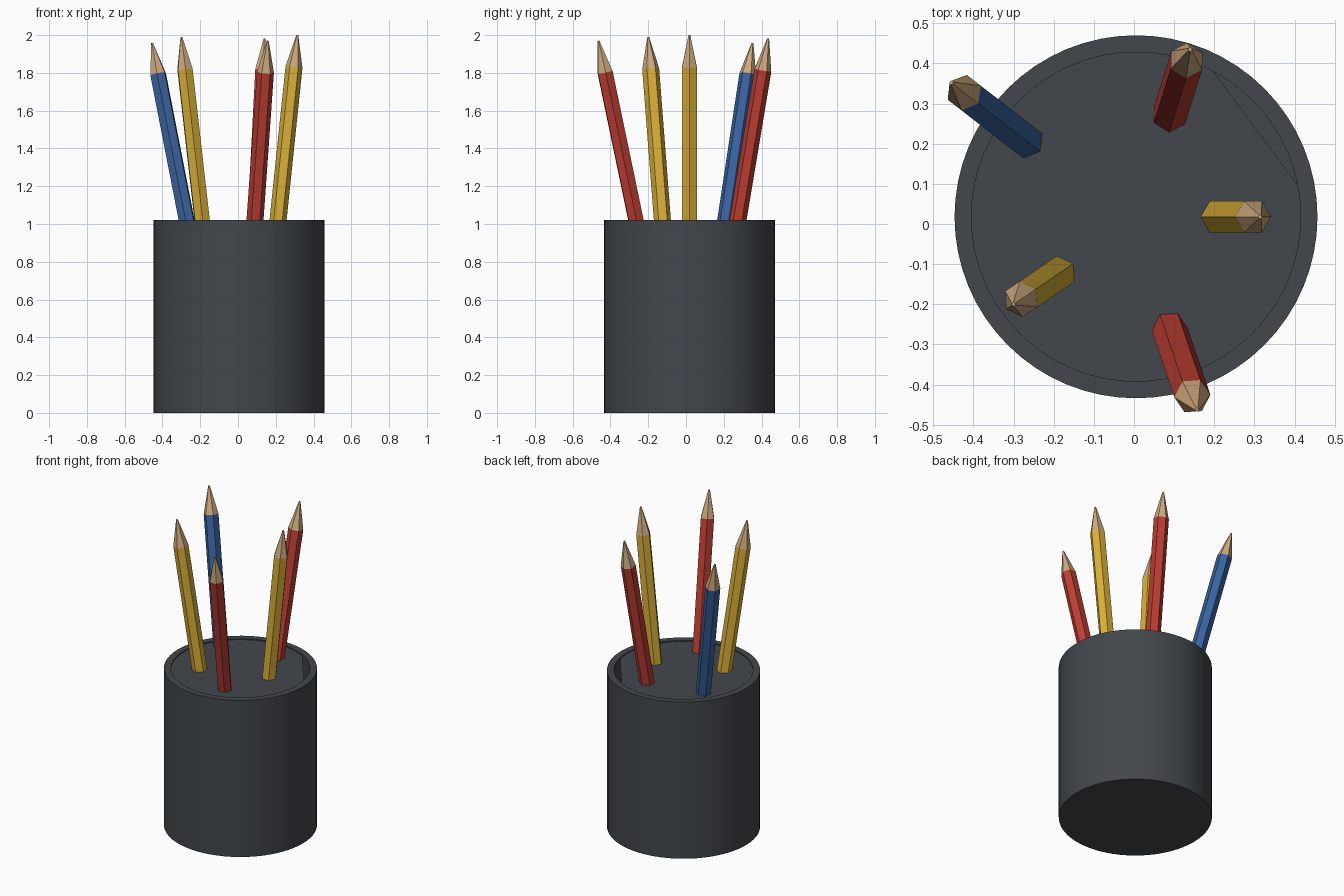
import bpy, bmesh, math
from mathutils import Vector, Matrix

if "Cube" in bpy.data.objects:
    bpy.data.objects.remove(bpy.data.objects["Cube"], do_unlink=True)


def material(name, rgb):
    m = bpy.data.materials.new(name)
    m.use_nodes = True
    m.diffuse_color = (*rgb, 1)
    m.node_tree.nodes["Principled BSDF"].inputs["Base Color"].default_value = (*rgb, 1)
    return m


charcoal = material("charcoal", (0.055, 0.063, 0.073))
yellow = material("yellow paint", (0.70, 0.43, 0.04))
red = material("red paint", (0.50, 0.047, 0.032))
blue = material("blue paint", (0.042, 0.124, 0.35))
wood = material("bare wood", (0.62, 0.40, 0.21))


def make_object(name, bm, *mats):
    bmesh.ops.recalc_face_normals(bm, faces=bm.faces)
    mesh = bpy.data.meshes.new(name)
    bm.to_mesh(mesh)
    bm.free()
    for m in mats:
        mesh.materials.append(m)
    ob = bpy.data.objects.new(name, mesh)
    bpy.context.collection.objects.link(ob)
    return ob


def ring(bm, radius, z, sides):
    turn = 2 * math.pi / sides
    return [bm.verts.new((radius * math.cos(i * turn), radius * math.sin(i * turn), z))
            for i in range(sides)]


def loft(bm, rings):
    """Skin consecutive rings and close both ends."""
    for a, b in zip(rings, rings[1:]):
        for i in range(len(a)):
            j = (i + 1) % len(a)
            bm.faces.new((a[i], a[j], b[j], b[i]))
    bm.faces.new(rings[0])
    bm.faces.new(rings[-1])


CENTRE = Vector((0.005, 0.018, 0))
HEIGHT, OUTER, INNER, SIDES = 1.02, 0.452, 0.41, 64

# Cup: outer wall, rim, inner wall and floor
bm = bmesh.new()
profile = [(OUTER, 0), (OUTER, HEIGHT), (INNER, HEIGHT), (INNER, 0.05)]
loft(bm, [ring(bm, r, z, SIDES) for r, z in profile])
cup = make_object("cup", bm, charcoal)
cup.location = CENTRE
bpy.context.view_layer.objects.active = cup
cup.select_set(True)
bpy.ops.object.shade_smooth_by_angle(angle=math.radians(35))
cup.select_set(False)

# Lid just under the rim, with one edge cut off straight to leave a narrow slot
bm = bmesh.new()
lid = [v for i, v in enumerate(ring(bm, INNER, HEIGHT - 0.006, SIDES)) if not 3 <= i <= 10]
bm.faces.new(lid)
bmesh.ops.delete(bm, geom=[v for v in bm.verts if not v.link_faces], context='VERTS')
make_object("cup_lid", bm, charcoal).location = CENTRE


def pencil(name, paint, mouth, tip, spin=0):
    """Hexagonal pencil whose axis runs through the cup mouth to its tip."""
    mouth, tip = Vector((*mouth, HEIGHT)), Vector(tip)
    axis = (tip - mouth).normalized()
    length = (tip.z - 0.1) / axis.z
    bm = bmesh.new()
    loft(bm, [ring(bm, r, z, 6) for r, z in
              [(0.045, -length), (0.045, -0.17), (0.005, 0)]])
    for f in bm.faces:
        f.material_index = int(f.calc_center_median().z > -0.15)
    ob = make_object(name, bm, paint, wood)
    # Turn one edge of the hexagon toward the lean, then tilt onto the axis
    lean = math.atan2(axis.y, axis.x) + math.radians(spin)
    tilt = Vector((0, 0, 1)).rotation_difference(axis).to_matrix().to_4x4()
    ob.matrix_world = Matrix.Translation(tip) @ tilt @ Matrix.Rotation(lean, 4, 'Z')


pencil("right_yellow_pencil", yellow, (-0.19, -0.125), (-0.30, -0.20, 1.99))
pencil("left_yellow_pencil", yellow, (0.212, 0.018), (0.314, 0.018, 2.0))
pencil("blue_pencil", blue, (-0.272, 0.21), (-0.455, 0.352, 1.958))
pencil("front_red_pencil", red, (0.09, -0.265), (0.157, -0.463, 1.97), 15)
pencil("back_red_pencil", red, (0.09, 0.275), (0.14, 0.435, 1.982), 15)
